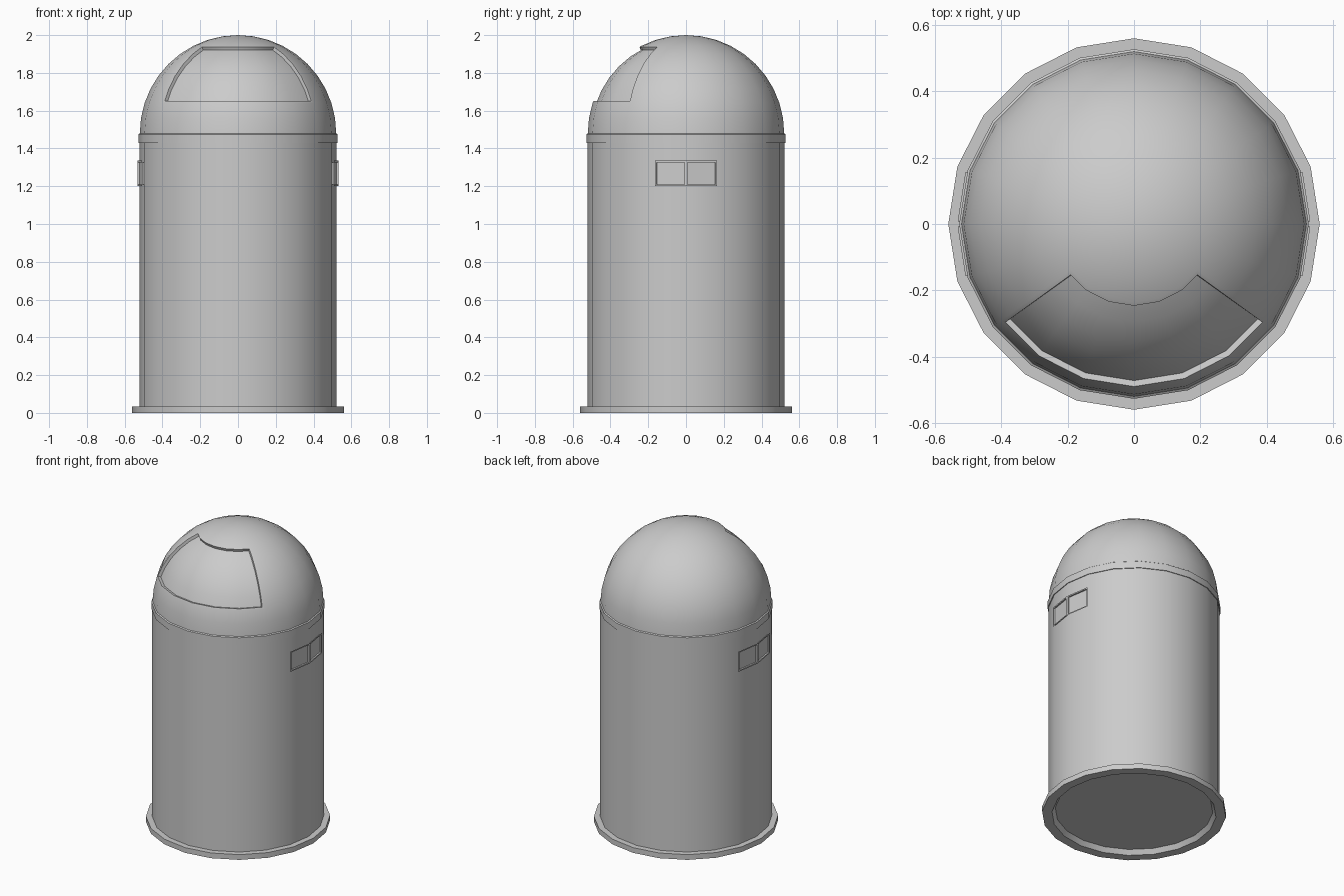
import bpy, bmesh, math

if "Cube" in bpy.data.objects:
    bpy.data.objects.remove(bpy.data.objects["Cube"])

SIDES = 20
STEP = 2 * math.pi / SIDES


def finish(bm, name, angle=30):
    bmesh.ops.recalc_face_normals(bm, faces=bm.faces[:])
    mesh = bpy.data.meshes.new(name)
    bm.to_mesh(mesh)
    bm.free()
    obj = bpy.data.objects.new(name, mesh)
    bpy.context.collection.objects.link(obj)
    bpy.ops.object.select_all(action='DESELECT')
    obj.select_set(True)
    bpy.context.view_layer.objects.active = obj
    bpy.ops.object.shade_smooth_by_angle(angle=math.radians(angle))
    return obj


def lathe(profile):
    # revolve an (r, z) profile around the z axis
    bm = bmesh.new()
    vs = [bm.verts.new((r, 0, z)) for r, z in profile]
    es = [bm.edges.new(p) for p in zip(vs, vs[1:])]
    bmesh.ops.spin(bm, geom=vs + es, cent=(0, 0, 0), axis=(0, 0, 1),
                   angle=2 * math.pi, steps=SIDES, use_duplicate=False)
    bmesh.ops.remove_doubles(bm, verts=bm.verts[:], dist=1e-4)
    bmesh.ops.recalc_face_normals(bm, faces=bm.faces[:])
    return bm


# base flange with a recessed floor
finish(lathe([(0.52, 0.035), (0.56, 0.035), (0.56, 0), (0.50, 0),
              (0.48, 0.03), (0, 0.03)]), "base")

# cylindrical body
finish(lathe([(0.50, 0.01), (0.522, 0.01), (0.522, 1.475), (0.50, 1.475)]), "body")

# dome lid with a narrow rim band
R, ZC = 0.52, 1.48
arc = [(R * math.cos(math.radians(a)), ZC + R * math.sin(math.radians(a)))
       for a in range(0, 90, 9)]
bm = lathe([(0.515, 1.43), (0.527, 1.43), (0.527, 1.475)] + arc + [(0, ZC + R)])

# recessed flap in the front of the dome
flap = []
for f in bm.faces:
    c = f.calc_center_median()
    if abs(math.atan2(c.x, -c.y)) < 3 * STEP and 1.645 < c.z < 1.94:
        flap.append(f)
bmesh.ops.inset_region(bm, faces=flap, thickness=0.012, depth=0, use_even_offset=True)
bmesh.ops.inset_region(bm, faces=flap, thickness=0.003, depth=-0.018, use_even_offset=True)
finish(bm, "dome_lid")


# side handle frames, each with two openings following the body facets
def handle(name, facing):
    bm = bmesh.new()
    cols = []
    for i in (-1, 0, 1):
        a = facing + i * STEP
        cols.append([bm.verts.new((0.533 * math.cos(a), 0.533 * math.sin(a), z))
                     for z in (1.2, 1.335)])
    panes = [bm.faces.new((a[0], b[0], b[1], a[1])) for a, b in zip(cols, cols[1:])]
    bm.normal_update()
    rim = [e for e in bm.edges if e.is_boundary]
    bmesh.ops.inset_individual(bm, faces=panes, thickness=0.012)
    bmesh.ops.inset_individual(bm, faces=panes, thickness=0.001, depth=-0.009)
    ext = bmesh.ops.extrude_edge_only(bm, edges=rim)["geom"]
    for v in ext:
        if isinstance(v, bmesh.types.BMVert):
            v.co.x *= 0.515 / 0.533
            v.co.y *= 0.515 / 0.533
    finish(bm, name, 15)


handle("right_handle", 0)
handle("left_handle", math.pi)
